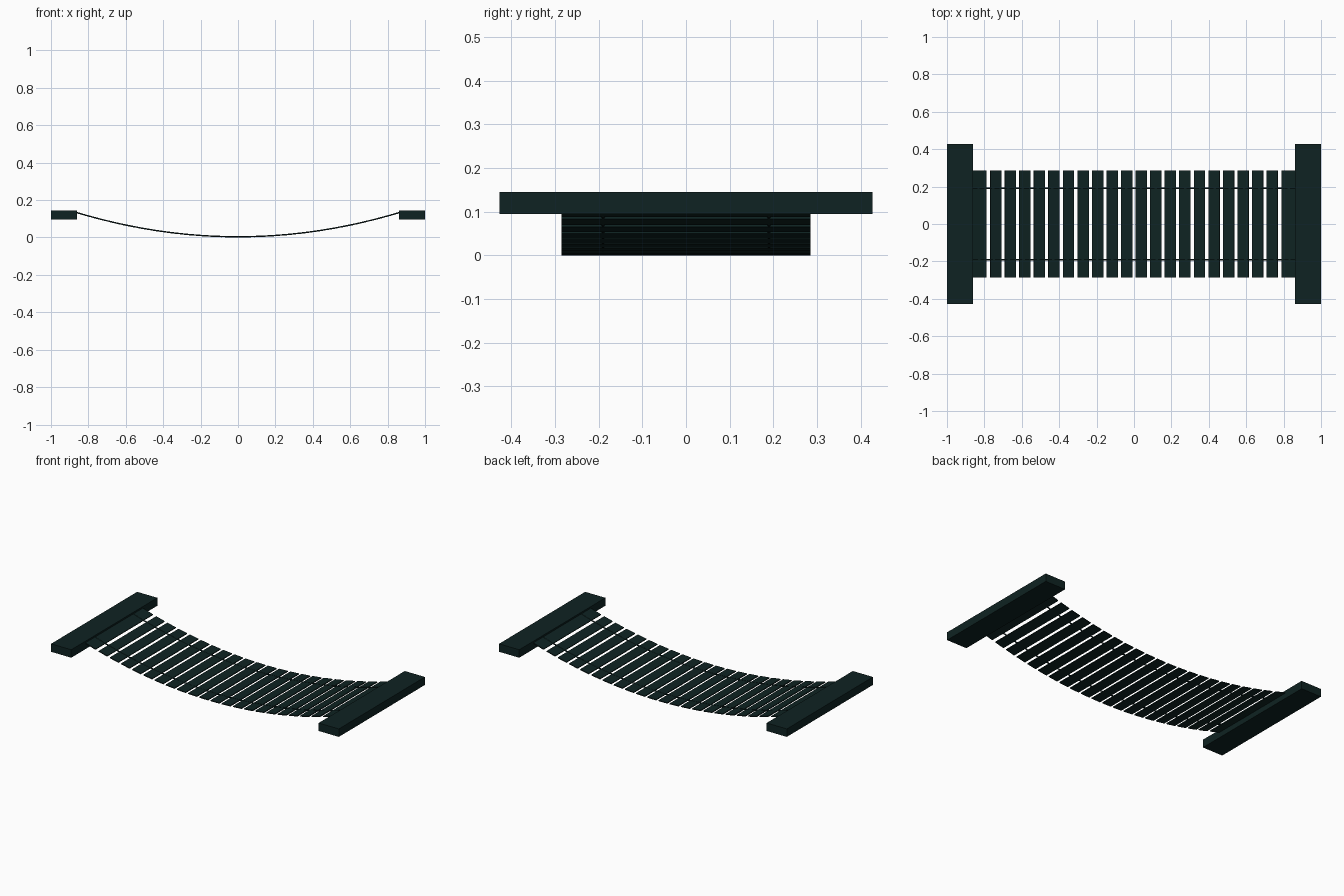
import bpy, math

if "Cube" in bpy.data.objects:
    bpy.data.objects.remove(bpy.data.objects["Cube"])

mat = bpy.data.materials.new("dark teal")
mat.diffuse_color = (0.0045, 0.0165, 0.016, 1)
mat.use_nodes = True
mat.node_tree.nodes["Principled BSDF"].inputs["Base Color"].default_value = mat.diffuse_color

PITCH, WIDTH, THICK, SAG = 0.0778, 0.061, 0.006, 0.174


def deck_z(x):
    return THICK / 2 + SAG * x * x


def box(name, loc, size, tilt=0.0):
    bpy.ops.mesh.primitive_cube_add(size=1, location=loc, rotation=(0, -tilt, 0))
    ob = bpy.context.object
    ob.name = name
    ob.scale = size
    ob.data.materials.append(mat)
    return ob


# end beams
for side, s in (("left", -1), ("right", 1)):
    box(side + "_end_beam", (s * 0.93, 0, 0.12), (0.14, 0.855, 0.05))

# hanging planks, tilted to follow the sag; the outer ones tuck into the beams
for i in range(22):
    x, w = (i - 10.5) * PITCH, WIDTH
    if i in (0, 21):
        x, w = math.copysign(0.829, x), 0.08
    box(f"plank_{i + 1}", (x, 0, deck_z(x)), (w, 0.57, THICK),
        math.atan(2 * SAG * x))

# two ropes running through the planks
for side, y in (("front", -0.19), ("back", 0.19)):
    cu = bpy.data.curves.new(side + "_rope", 'CURVE')
    cu.dimensions = '3D'
    cu.bevel_depth = 0.004
    cu.bevel_resolution = 1
    sp = cu.splines.new('POLY')
    n = 44
    sp.points.add(n)
    for k in range(n + 1):
        x = -0.87 + 1.74 * k / n
        sp.points[k].co = (x, y, deck_z(x) + 0.001, 1)
    ob = bpy.data.objects.new(side + "_rope", cu)
    bpy.context.collection.objects.link(ob)
    cu.materials.append(mat)
